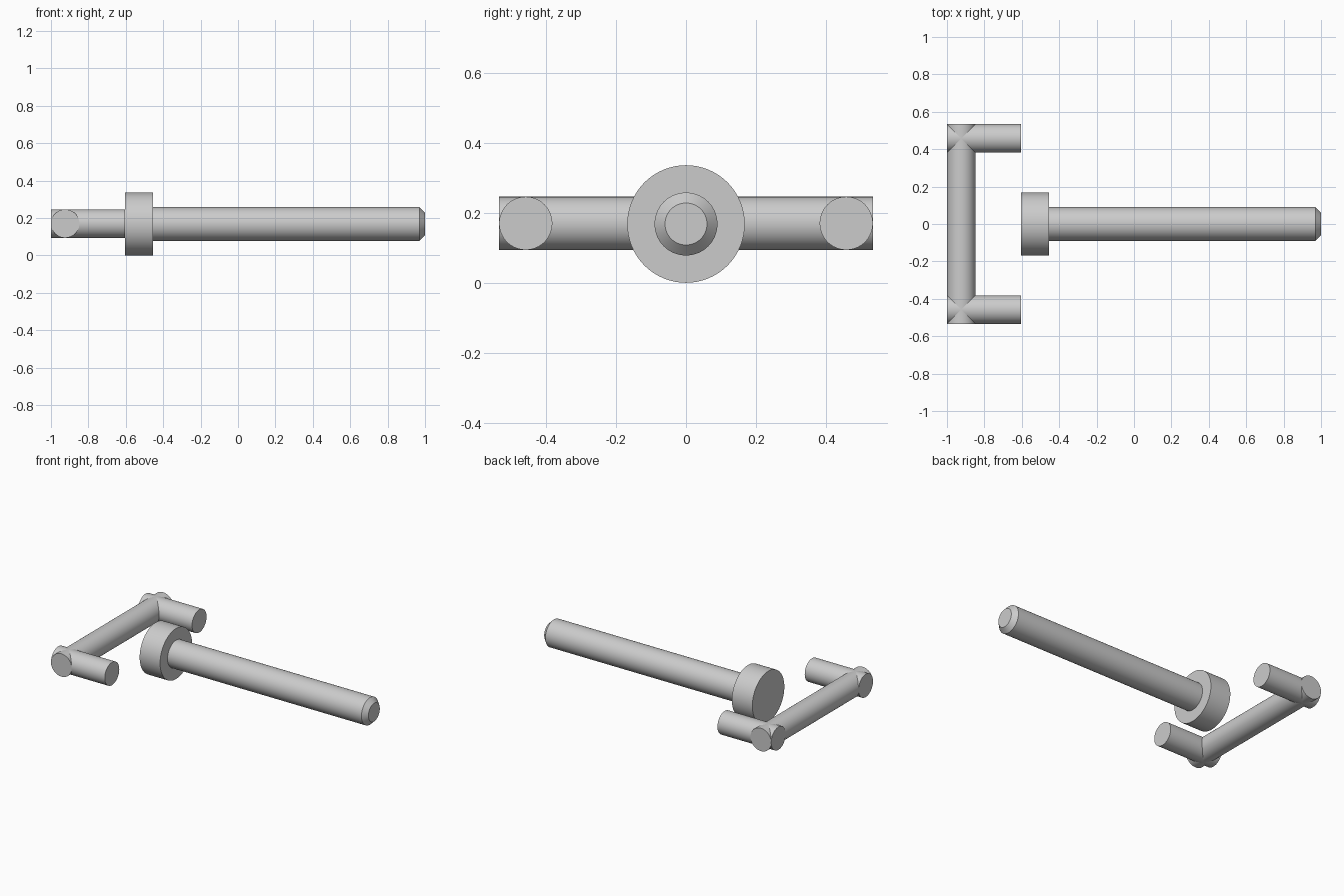
import bpy, bmesh
from math import pi
from mathutils import Matrix, Vector

if "Cube" in bpy.data.objects:
    bpy.data.objects.remove(bpy.data.objects["Cube"])

AXIS_Z = 0.168
SIDES = 64
HANDLE_R = 0.076


def finish(bm, name):
    bmesh.ops.recalc_face_normals(bm, faces=bm.faces)
    mesh = bpy.data.meshes.new(name)
    bm.to_mesh(mesh)
    bm.free()
    obj = bpy.data.objects.new(name, mesh)
    bpy.context.collection.objects.link(obj)
    bpy.ops.object.select_all(action='DESELECT')
    obj.select_set(True)
    bpy.context.view_layer.objects.active = obj
    bpy.ops.object.shade_smooth_by_angle(angle=pi / 6)
    return obj


def rod(name, start, end, radius):
    """Capped cylinder between two points."""
    a, b = Vector(start), Vector(end)
    rot = (b - a).to_track_quat('Z', 'Y').to_matrix().to_4x4()
    bm = bmesh.new()
    bmesh.ops.create_cone(bm, cap_ends=True, segments=SIDES, radius1=radius,
                          radius2=radius, depth=(b - a).length,
                          matrix=Matrix.Translation((a + b) / 2) @ rot)
    return finish(bm, name)


def lathe_x(name, profile):
    """Solid of revolution about the long axis from (x, radius) points, capped."""
    bm = bmesh.new()
    rings = []
    for x, r in profile:
        ring = [bm.verts.new(Matrix.Rotation(2 * pi * i / SIDES, 3, 'X')
                             @ Vector((x, 0, r)) + Vector((0, 0, AXIS_Z)))
                for i in range(SIDES)]
        rings.append(ring)
    for p, q in zip(rings, rings[1:]):
        for i in range(SIDES):
            j = (i + 1) % SIDES
            bm.faces.new((p[i], p[j], q[j], q[i]))
    bm.faces.new(rings[0])
    bm.faces.new(rings[-1])
    return finish(bm, name)


# Bolt: collar, shaft and chamfered tip
lathe_x("bolt", [(-0.605, 0.168), (-0.455, 0.168), (-0.455, 0.09),
                 (0.97, 0.09), (1.0, 0.06)])

# U-shaped handle: cross bar and two arms
rod("handle_bar", (-0.924, -0.534, AXIS_Z + 0.002), (-0.924, 0.534, AXIS_Z + 0.002), HANDLE_R)
for side, label in ((-1, "front"), (1, "back")):
    y = side * 0.458
    rod("handle_arm_" + label, (-1.0, y, AXIS_Z + 0.002), (-0.605, y, AXIS_Z + 0.002), HANDLE_R)
